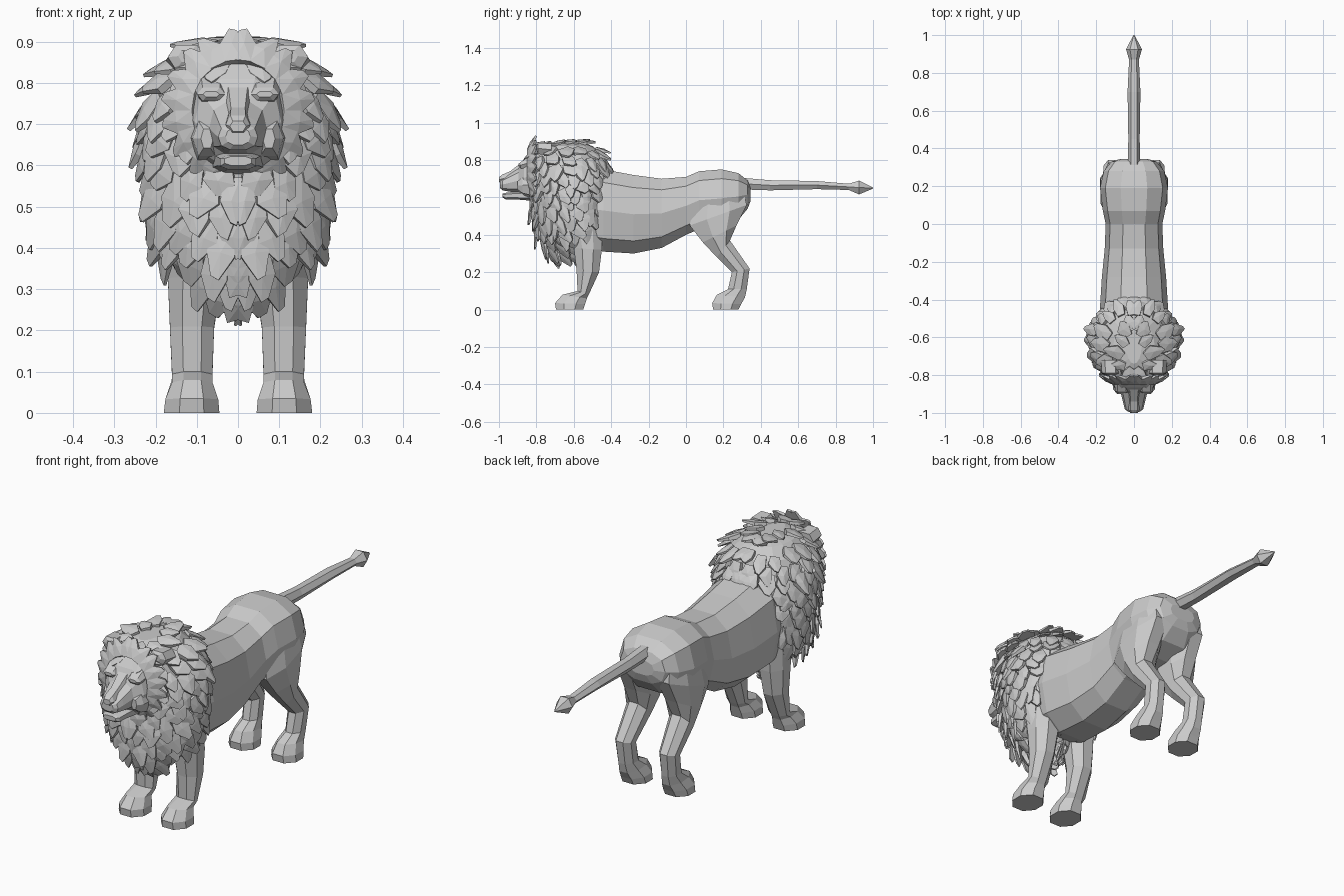
import bpy, bmesh, math, random
from mathutils import Vector

random.seed(7)
cube = bpy.data.objects.get("Cube")
if cube:
    bpy.data.objects.remove(cube, do_unlink=True)

GREY = (0.6, 0.6, 0.6, 1)
mat = bpy.data.materials.new("light grey")
mat.use_nodes = True
mat.diffuse_color = GREY
mat.node_tree.nodes["Principled BSDF"].inputs["Base Color"].default_value = GREY


def finish(name, bm, mirror=False):
    bmesh.ops.recalc_face_normals(bm, faces=bm.faces[:])
    mesh = bpy.data.meshes.new(name)
    bm.to_mesh(mesh)
    bm.free()
    mesh.materials.append(mat)
    obj = bpy.data.objects.new(name, mesh)
    bpy.context.scene.collection.objects.link(obj)
    if mirror:
        mod = obj.modifiers.new("mirror", 'MIRROR')
        mod.use_mirror_merge = False
    return obj


def loft(name, rings, mirror=False):
    """Skin a closed tube through rings of points and cap both ends."""
    bm = bmesh.new()
    loops = [[bm.verts.new(p) for p in ring] for ring in rings]
    n = len(loops[0])
    for a, b in zip(loops, loops[1:]):
        for i in range(n):
            j = (i + 1) % n
            bm.faces.new((a[i], a[j], b[j], b[i]))
    bm.faces.new(loops[0])
    bm.faces.new(loops[-1])
    return finish(name, bm, mirror)


def upright(sections, sides=10, square=0.8, x=0.0):
    """Rings across y from (y, half width, bottom, top)."""
    def ring(y, w, lo, hi):
        pts = []
        for i in range(sides):
            t = 2 * math.pi * (i + 0.5) / sides + math.pi / 2
            c, s = math.cos(t), math.sin(t)
            pts.append((x + w * math.copysign(abs(c) ** square, c), y,
                        (lo + hi) / 2 + (hi - lo) / 2 * math.copysign(abs(s) ** square, s) * 1.04))
        return pts
    return [ring(*s) for s in sections]


def limb(name, sections):
    """Bevelled leg through (front y, front z, back y, back z, inner x, outer x)."""
    outline = [(0.28, 0), (0.72, 0), (1, 0.3), (1, 0.7),
               (0.72, 1), (0.28, 1), (0, 0.7), (0, 0.3)]
    rings = [[(xi + (xo - xi) * u, yf + (yb - yf) * v, zf + (zb - zf) * v)
              for u, v in outline] for yf, zf, yb, zb, xi, xo in sections]
    return loft(name, rings, mirror=True)


# Torso
loft("body", upright([
    (-.70, .10, .42, .72), (-.58, .16, .34, .76), (-.44, .18, .31, .75),
    (-.28, .17, .30, .72), (-.13, .155, .33, .70), (.0, .15, .40, .71),
    (.07, .165, .43, .74), (.19, .18, .44, .75), (.28, .16, .48, .73),
    (.33, .12, .54, .69), (.345, .07, .58, .65)]))

# Legs with paws
limb("front_legs", [
    (-.64, .52, -.44, .52, .05, .16), (-.60, .33, -.45, .32, .04, .17),
    (-.585, .21, -.465, .20, .058, .165), (-.58, .10, -.52, .08, .062, .16),
    (-.66, .08, -.53, .06, .062, .16), (-.70, .035, -.54, .03, .048, .176),
    (-.695, 0, -.55, 0, .045, .18)])
limb("hind_legs", [
    (.05, .64, .30, .66, .06, .15), (.02, .45, .325, .56, .03, .178),
    (.09, .36, .27, .45, .04, .178), (.165, .28, .235, .37, .06, .168),
    (.245, .20, .34, .22, .075, .16), (.225, .11, .325, .11, .075, .155),
    (.165, .08, .315, .065, .065, .162), (.14, .035, .295, .03, .05, .176),
    (.145, 0, .28, 0, .047, .18)])

# Tail with tuft
loft("tail", upright([
    (.28, .034, .64, .71), (.45, .03, .635, .695), (.70, .034, .642, .69),
    (.87, .026, .638, .675), (.925, .042, .612, .694), (1.0, .003, .647, .653)], 6, 1))

# Head
loft("head", upright([
    (-.70, .13, .56, .87), (-.82, .12, .58, .86), (-.865, .105, .60, .81),
    (-.895, .07, .625, .755), (-.95, .056, .632, .72), (-.982, .048, .638, .70),
    (-.994, .03, .65, .69)], 10, .8))
loft("lower_jaw", upright([
    (-.80, .07, .58, .64), (-.92, .052, .59, .63), (-.965, .046, .59, .625),
    (-.98, .034, .60, .622)], 8, .7))
loft("nose_bridge", upright([
    (-.84, .05, .74, .82), (-.885, .036, .70, .785), (-.94, .028, .68, .742),
    (-.985, .03, .675, .722), (-1.0, .02, .682, .708)], 6, .7))
loft("brows", upright([
    (-.84, .04, .75, .82), (-.885, .034, .755, .79), (-.895, .02, .765, .78)],
    6, .7, .065), True)
loft("cheeks", upright([
    (-.80, .045, .60, .74), (-.875, .035, .62, .71), (-.90, .015, .64, .69)],
    6, .8, .075), True)
loft("ears", upright([
    (-.72, .05, .82, .89), (-.79, .045, .83, .895), (-.80, .02, .85, .88)],
    6, .8, .125), True)

# Mane core: (height, front y, back y, half width)
CORE = [(.27, -.69, -.60, .03), (.34, -.75, -.53, .09), (.42, -.79, -.47, .17),
        (.52, -.81, -.43, .205), (.64, -.825, -.42, .22), (.75, -.83, -.42, .205),
        (.83, -.82, -.45, .165), (.875, -.79, -.50, .11), (.895, -.74, -.56, .04)]


def core_point(z, a):
    z = min(max(z, CORE[0][0]), CORE[-1][0])
    for lo, hi in zip(CORE, CORE[1:]):
        if z <= hi[0]:
            break
    t = (z - lo[0]) / (hi[0] - lo[0])
    yf, yb, w = (lo[i] + (hi[i] - lo[i]) * t for i in (1, 2, 3))
    return Vector((w * math.sin(a), (yf + yb) / 2 - (yb - yf) / 2 * math.cos(a), z))


loft("mane_core", [[core_point(s[0], math.tau * i / 16) for i in range(16)] for s in CORE])


def add_tuft(bm, base, along, normal, width, length, thick):
    """Faceted lock of hair: narrow root, wide middle, pointed end."""
    side = along.cross(normal).normalized()
    skew = random.uniform(-.25, .25)
    outline = [(-.35, 0), (.35, 0), (.5, .55), (.15 + skew, 1), (-.15 + skew, .93), (-.5, .5)]
    top, low = [], []
    for u, v in outline:
        p = base + side * (u * width) + along * (v * length)
        top.append(bm.verts.new(p + normal * thick * (1 - .5 * v)))
        low.append(bm.verts.new(p - normal * thick * (1.2 - v)))
    ridge = bm.verts.new(base + along * length * .5 + normal * thick * 1.3)
    n = len(outline)
    for i in range(n):
        j = (i + 1) % n
        bm.faces.new((top[i], top[j], ridge))
        bm.faces.new((top[j], top[i], low[i], low[j]))
    bm.faces.new(low[::-1])


# Mane locks in staggered rows down one side, mirrored
bm = bmesh.new()
rows = 15
for r in range(rows):
    z = .893 - r * .041
    half = (core_point(z, math.pi / 2).x + .12) * 1.9
    count = max(3, round(half / .068))
    for k in range(count + 1):
        a = math.pi * (k + (r % 2) * .5 + random.uniform(-.15, .15)) / (count + .5)
        a = min(max(a, .06), math.pi - .06)
        zz = z + random.uniform(-.012, .012)
        p = core_point(zz, a)
        if p.x < .095 and .61 < p.z < .85 and p.y < -.7:
            continue
        e = .02
        du = core_point(zz, a + e) - core_point(zz, a - e)
        dv = core_point(zz + e, a) - core_point(zz - e, a)
        normal = du.cross(dv).normalized()
        flow = Vector((p.x * 1.2, .45, -1))
        flow -= normal * flow.dot(normal)
        flare = random.uniform(.18, .42)
        along = (flow.normalized() + normal * flare).normalized()
        up = (normal - along * normal.dot(along)).normalized()
        length = random.uniform(.085, .12) * (1.15 if z < .6 else .9)
        add_tuft(bm, p, along, up, random.uniform(.055, .085), length,
                 random.uniform(.008, .015))

# Locks framing the face
for k in range(9):
    a = math.pi * (k + .3) / 9.5
    out = Vector((math.sin(a), .5, math.cos(a))).normalized()
    base = Vector((.105 * math.sin(a), -.84, .735 + .115 * math.cos(a)))
    normal = Vector((out.x * .5, -1, out.z * .5))
    normal = (normal - out * normal.dot(out)).normalized()
    add_tuft(bm, base, out, normal, .06, .09, .012)
finish("mane_locks", bm, True)
